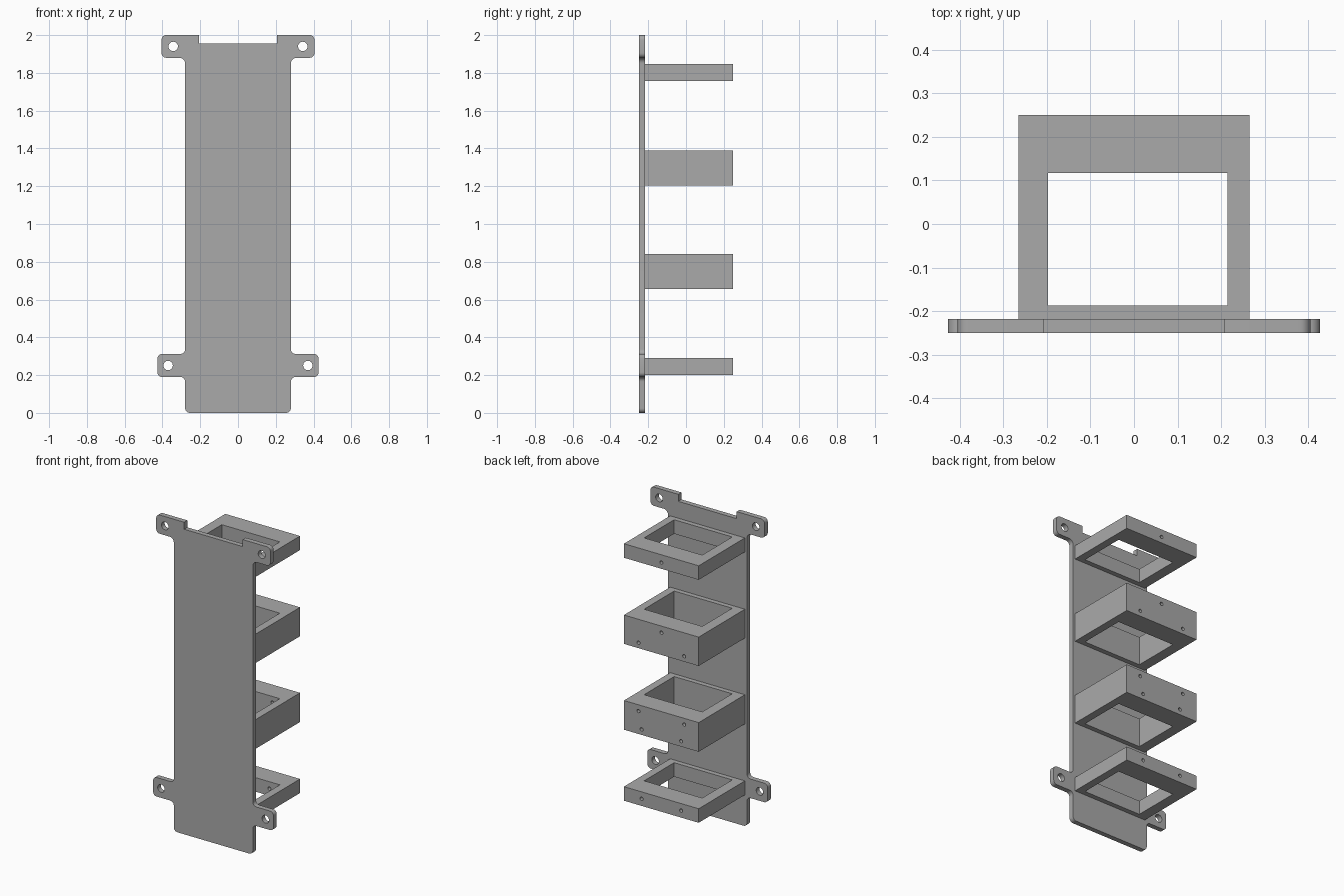
import bpy, bmesh, math
from mathutils import Vector, Matrix

cube = bpy.data.objects.get("Cube")
if cube:
    bpy.data.objects.remove(cube, do_unlink=True)

grey = bpy.data.materials.new("plain grey")
grey.use_nodes = True
grey.diffuse_color = (0.4, 0.4, 0.4, 1)
grey.node_tree.nodes["Principled BSDF"].inputs["Base Color"].default_value = (0.4, 0.4, 0.4, 1)

FRONT, JOIN, BACK = -0.25, -0.218, 0.25


def make_object(name, bm):
    bmesh.ops.recalc_face_normals(bm, faces=bm.faces)
    mesh = bpy.data.meshes.new(name)
    bm.to_mesh(mesh)
    bm.free()
    mesh.materials.append(grey)
    obj = bpy.data.objects.new(name, mesh)
    bpy.context.collection.objects.link(obj)
    return obj


def box(name, x0, x1, y0, y1, z0, z1):
    bm = bmesh.new()
    bmesh.ops.create_cube(bm, size=1)
    for v in bm.verts:
        v.co = ((x0, x1)[v.co.x > 0], (y0, y1)[v.co.y > 0], (z0, z1)[v.co.z > 0])
    return make_object(name, bm)


def drills(name, spots, radius, y0, y1):
    """One cutter holding a y-aligned cylinder at each (x, z) spot."""
    bm = bmesh.new()
    for x, z in spots:
        place = Matrix.Translation((x, (y0 + y1) / 2, z)) @ Matrix.Rotation(math.pi / 2, 4, 'X')
        bmesh.ops.create_cone(bm, cap_ends=True, segments=24, radius1=radius,
                              radius2=radius, depth=y1 - y0, matrix=place)
    return make_object(name, bm)


def cut(obj, *cutters):
    for c in cutters:
        mod = obj.modifiers.new("cut", 'BOOLEAN')
        mod.operation, mod.solver, mod.object = 'DIFFERENCE', 'EXACT', c
    graph = bpy.context.evaluated_depsgraph_get()
    mesh = bpy.data.meshes.new_from_object(obj.evaluated_get(graph))
    obj.modifiers.clear()
    obj.data = mesh
    for c in cutters:
        bpy.data.objects.remove(c, do_unlink=True)


def smooth(obj):
    bpy.ops.object.select_all(action='DESELECT')
    obj.select_set(True)
    bpy.context.view_layer.objects.active = obj
    bpy.ops.object.shade_smooth_by_angle(angle=math.radians(30))


def rounded(corners, steps=6):
    """Round each right-angled (x, z, radius) corner with an arc."""
    pts = []
    for i, (x, z, r) in enumerate(corners):
        p = Vector((x, z))
        if r == 0:
            pts.append(p)
            continue
        a = (Vector(corners[i - 1][:2]) - p).normalized() * r
        b = (Vector(corners[(i + 1) % len(corners)][:2]) - p).normalized() * r
        for k in range(steps + 1):
            t = k / steps * math.pi / 2
            pts.append(p + a * (1 - math.sin(t)) + b * (1 - math.cos(t)))
    return pts


# Mounting plate with four ears and a top notch
half = [(0.28, 0, 0.025), (0.28, 0.19, 0.025), (0.427, 0.19, 0.025), (0.427, 0.312, 0.025),
        (0.28, 0.312, 0.025), (0.28, 1.88, 0.03), (0.405, 1.88, 0.025), (0.405, 2, 0.025),
        (0.207, 2, 0), (0.207, 1.955, 0)]
outline = rounded(half + [(-x, z, r) for x, z, r in reversed(half)])
bm = bmesh.new()
face = bm.faces.new([bm.verts.new((p.x, FRONT, p.y)) for p in outline])
grown = bmesh.ops.extrude_face_region(bm, geom=[face])
bmesh.ops.translate(bm, vec=(0, JOIN - FRONT, 0),
                    verts=[v for v in grown["geom"] if isinstance(v, bmesh.types.BMVert)])
plate = make_object("mounting_plate", bm)
ear_holes = [(s * x, z) for s in (-1, 1) for x, z in ((0.37, 0.251), (0.343, 1.94))]
cut(plate, drills("ear_drills", ear_holes, 0.025, -0.3, -0.15))
smooth(plate)

# Four open frames with screw holes through the back wall
frames = [
    ("bottom_frame", 0.2, 0.29, [(-0.14, 0.245), (0.14, 0.245)]),
    ("lower_frame", 0.655, 0.842, [(-0.162, 0.802), (0.162, 0.802), (-0.14, 0.69), (0.14, 0.69)]),
    ("upper_frame", 1.205, 1.39, [(0, 1.347), (-0.162, 1.24), (0.162, 1.24)]),
    ("top_frame", 1.757, 1.847, [(0, 1.797)]),
]
for name, z0, z1, spots in frames:
    frame = box(name, -0.265, 0.265, JOIN, BACK, z0, z1)
    opening = box("opening", -0.197, 0.215, -0.187, 0.117, z0 - 0.1, z1 + 0.1)
    cut(frame, opening, drills("screw_drills", spots, 0.011, 0.05, 0.3))
    smooth(frame)
